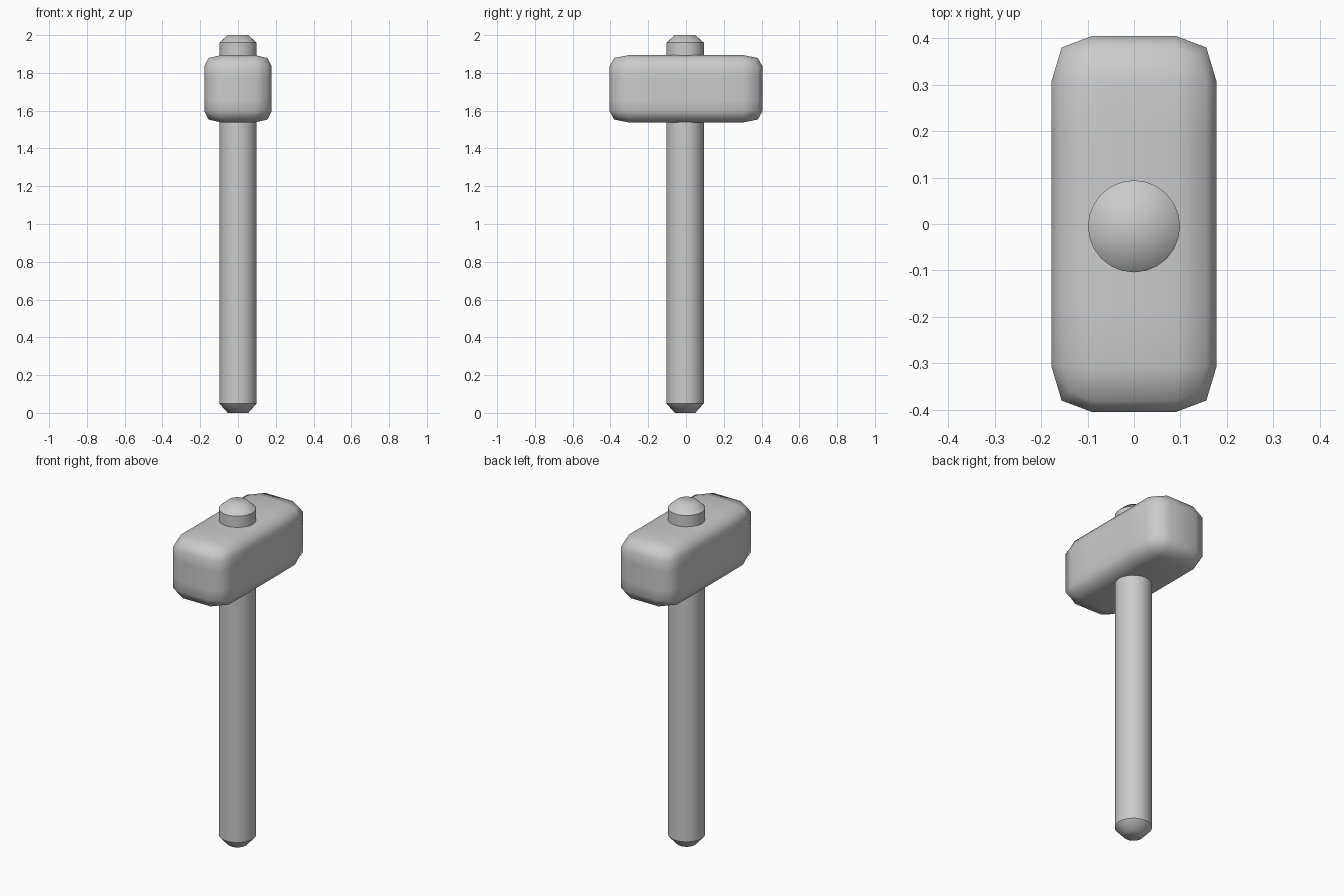
import bpy, bmesh, math
from mathutils import Vector

if "Cube" in bpy.data.objects:
    bpy.data.objects.remove(bpy.data.objects["Cube"])


def finish(bm, name):
    bmesh.ops.recalc_face_normals(bm, faces=bm.faces)
    for f in bm.faces:
        f.smooth = True
    mesh = bpy.data.meshes.new(name)
    bm.to_mesh(mesh)
    bm.free()
    obj = bpy.data.objects.new(name, mesh)
    bpy.context.collection.objects.link(obj)
    return obj


# Handle: lathed profile with smooth chamfered tips, sharp only where the chamfers start
PROFILE = [(0, 0), (0.054, 0), (0.099, 0.05), (0.099, 1.96), (0.054, 2.0), (0, 2.0)]
bm = bmesh.new()
pts = [bm.verts.new((r, 0, z)) for r, z in PROFILE]
edges = [bm.edges.new(pair) for pair in zip(pts, pts[1:])]
bmesh.ops.spin(bm, geom=pts + edges, cent=(0, 0, 0), axis=(0, 0, 1),
               angle=math.tau, steps=24, use_duplicate=False)
bmesh.ops.remove_doubles(bm, verts=bm.verts, dist=0.0005)
for e in bm.edges:
    a, b = (v.co for v in e.verts)
    if abs(a.z - b.z) < 1e-4 and min(a.xy.length, b.xy.length) > 0.09:
        e.smooth = False
handle = finish(bm, "handle")
handle.location.y = -0.005

# Hammer head: block with support loops, rounded by one subdivision
LO, HI = Vector((-0.178, -0.405, 1.538)), Vector((0.178, 0.405, 1.894))
CUTS = [(0, 0.0), (1, -0.205), (1, 0.205), (2, 1.658), (2, 1.774)]
bm = bmesh.new()
bmesh.ops.create_cube(bm, size=1)
bmesh.ops.scale(bm, vec=HI - LO, verts=bm.verts)
bmesh.ops.translate(bm, vec=(LO + HI) / 2, verts=bm.verts)
for axis, pos in CUTS:
    normal = Vector((0, 0, 0))
    normal[axis] = 1
    bmesh.ops.bisect_plane(bm, geom=bm.verts[:] + bm.edges[:] + bm.faces[:],
                           plane_co=normal * pos, plane_no=normal)
head = finish(bm, "hammer_head")
sub = head.modifiers.new("rounding", 'SUBSURF')
sub.levels = sub.render_levels = 1
sub.use_limit_surface = False
